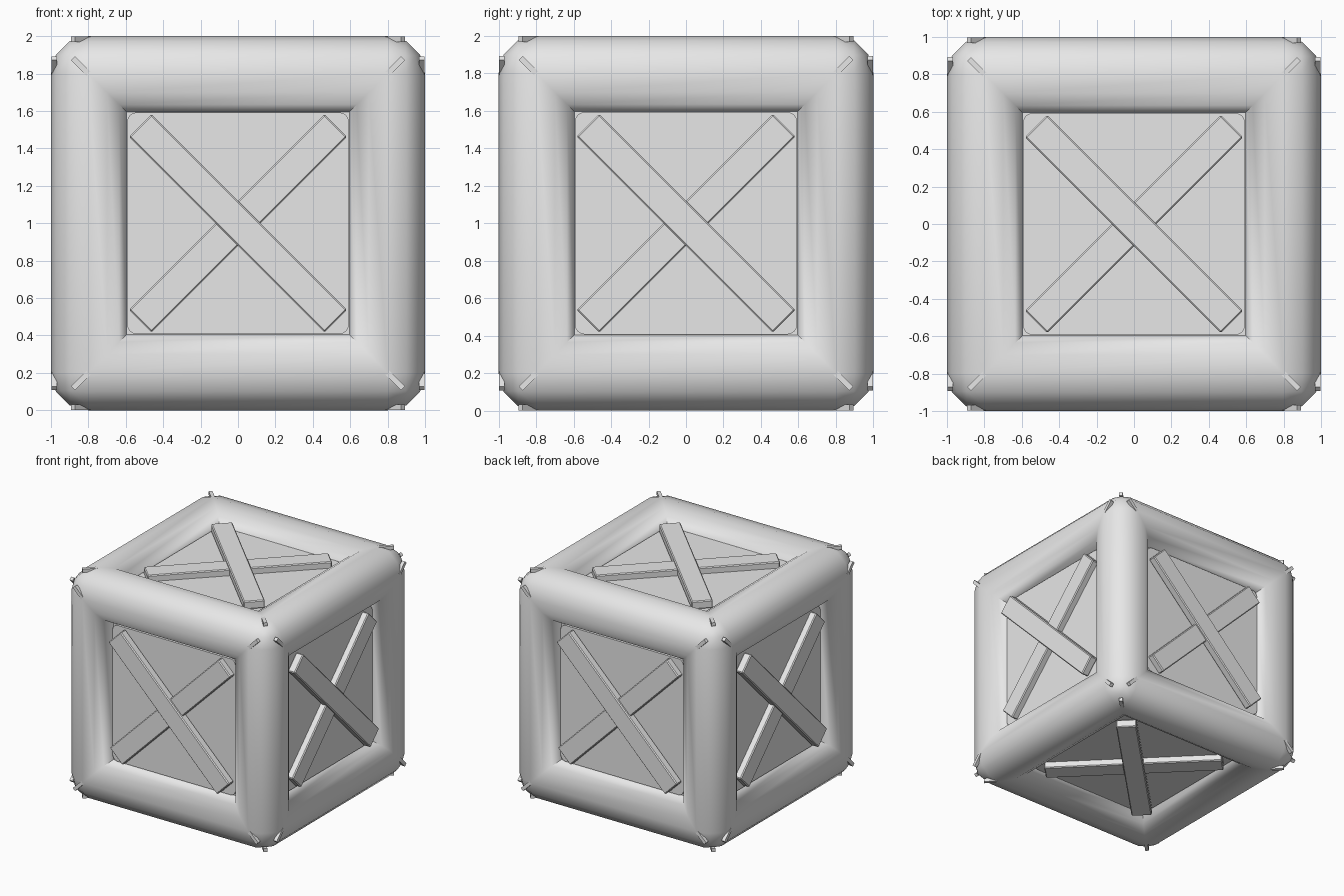
import bpy, bmesh, math
from mathutils import Matrix, Vector

if "Cube" in bpy.data.objects:
    bpy.data.objects.remove(bpy.data.objects["Cube"], do_unlink=True)

grey = bpy.data.materials.new("plain_grey")
grey.use_nodes = True
grey.diffuse_color = (0.8, 0.8, 0.8, 1)
grey.node_tree.nodes["Principled BSDF"].inputs["Base Color"].default_value = (0.8, 0.8, 0.8, 1)

CENTRE = Matrix.Translation((0, 0, 1))
# Each turn carries the front of the crate (-y) to one of its sides
SIDES = {
    "front": Matrix.Identity(4),
    "left": Matrix.Rotation(math.pi / 2, 4, "Z"),
    "back": Matrix.Rotation(math.pi, 4, "Z"),
    "right": Matrix.Rotation(-math.pi / 2, 4, "Z"),
    "top": Matrix.Rotation(-math.pi / 2, 4, "X"),
    "bottom": Matrix.Rotation(math.pi / 2, 4, "X"),
}


def finish(name, bm, matrix, angle=40):
    mesh = bpy.data.meshes.new(name)
    bmesh.ops.recalc_face_normals(bm, faces=bm.faces)
    bm.to_mesh(mesh)
    bm.free()
    mesh.materials.append(grey)
    obj = bpy.data.objects.new(name, mesh)
    bpy.context.collection.objects.link(obj)
    obj.matrix_world = matrix
    bpy.ops.object.select_all(action="DESELECT")
    obj.select_set(True)
    bpy.context.view_layer.objects.active = obj
    bpy.ops.object.shade_smooth_by_angle(angle=math.radians(angle))
    return obj


def box(name, size, place, matrix, bevel=0.0, upright_only=False):
    """Box with its centre at place, optionally with bevelled edges."""
    bm = bmesh.new()
    bmesh.ops.create_cube(bm, size=1, matrix=Matrix.Diagonal((*size, 1)))
    if bevel:
        edges = [e for e in bm.edges if not upright_only
                 or abs((e.verts[0].co - e.verts[1].co).y) > 0.001]
        bmesh.ops.bevel(bm, geom=edges, offset=bevel, segments=4 if upright_only else 1,
                        profile=0.5, affect="EDGES")
    return finish(name, bm, matrix @ place, 30)


# Frame: a rounded cube whose six flat sides step down into the panels
bm = bmesh.new()
bmesh.ops.create_cube(bm, size=2)
bmesh.ops.bevel(bm, geom=bm.edges[:], offset=0.2, segments=3, profile=0.5, affect="EDGES")
flats = sorted(bm.faces, key=lambda f: f.calc_area())[-6:]
for inset, drop in ((0.1, 0.022), (0.065, 0.04), (0.04, 0.075)):
    bmesh.ops.inset_individual(bm, faces=flats, thickness=inset, depth=-drop,
                               use_even_offset=True)
finish("frame", bm, CENTRE, 50)

for side, turn in SIDES.items():
    base = CENTRE @ turn
    # Recessed panel with rounded corners
    box(side + "_panel", (1.185, 0.04, 1.185), Matrix.Translation((0, -0.86, 0)),
        base, 0.05, True)
    # Crossed planks, one lying over the other
    for label, tilt, depth in (("upper", 45, -0.92), ("lower", -45, -0.9)):
        place = Matrix.Translation((0, depth, 0)) @ Matrix.Rotation(math.radians(tilt), 4, "Y")
        box(f"{side}_{label}_plank", (1.48, 0.07, 0.17), place, base, 0.008)
    # Thin pegs across the frame corners
    for i in range(4):
        spin = Matrix.Rotation(math.radians(45 + 90 * i), 4, "Y")
        box(f"{side}_corner_peg_{i + 1}", (0.125, 0.03, 0.03),
            spin @ Matrix.Translation((1.185, -0.983, 0)), base)
